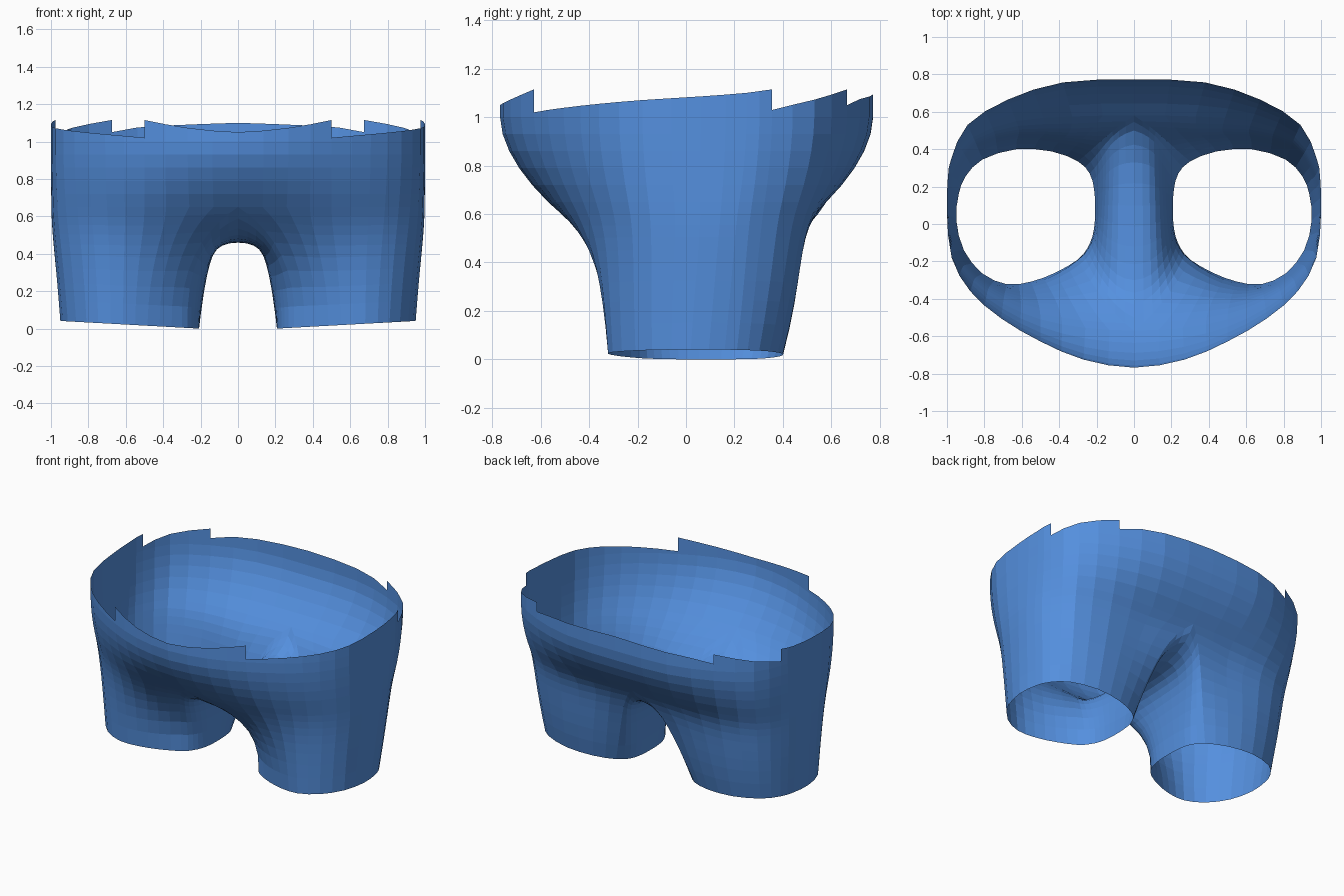
import bpy
import bmesh
from mathutils import Vector

default_cube = bpy.data.objects.get("Cube")
if default_cube:
    bpy.data.objects.remove(default_cube, do_unlink=True)

CROTCH_Z, HIP_Z, WAIST_Z = 0.46, 0.65, 1.0
LEG_ROWS, BODY_ROWS = 9, 5

# Left half outlines, running front centre -> outer side -> back centre
waist_pts = [(0, -.768), (.27, -.725), (.5, -.628), (.71, -.505), (.875, -.36),
             (.975, -.18), (1, .06), (.995, .25), (.975, .355), (.89, .53),
             (.675, .665), (.38, .757), (0, .773)]
hip_pts = [(0, -.57), (.26, -.555), (.5, -.51), (.7, -.425), (.86, -.31),
           (.965, -.155), (.997, .06), (.99, .22), (.955, .325), (.86, .465),
           (.63, .55), (.33, .575), (0, .58)]
# Crotch seam on the centre plane (y, z), back to front
seam_pts = [(.5, .555), (.33, .485), (.1, .462), (-.12, .462), (-.3, .48), (-.43, .535)]
# Leg opening, starting below the front centre of the hips
leg_pts = [(.3, -.19), (.42, -.26), (.55, -.308), (.68, -.322), (.81, -.265),
           (.91, -.14), (.95, .02), (.937, .16), (.9, .255), (.81, .345),
           (.63, .4), (.44, .388), (.3, .335), (.237, .27), (.214, .19),
           (.208, .1), (.21, .01), (.222, -.065), (.25, -.13)]
# Stepped top edge: first point, last point, start height, end height, easing
top_steps = [(0, 2, 1.05, 1.115, 1.5), (2, 8, 1.02, 1.115, .9),
             (8, 10, 1.03, 1.115, 1), (10, 12, 1.05, 1.1, .5)]


def refine(points, before, after):
    """Insert a smooth midpoint in every interval of an open curve."""
    padded = [before] + points + [after]
    result = []
    for a, b, c, d in zip(padded, padded[1:], padded[2:], padded[3:]):
        result += [b, (9 * (b + c) - a - d) / 16]
    return result + [points[-1]]


def half_ring(outline, z):
    """Half outline at one height, smooth across the centre plane."""
    pts = [Vector((x, y, z)) for x, y in outline]
    mirror = Vector((-1, 1, 1))
    return refine(pts, pts[1] * mirror, pts[-2] * mirror)


def bezier(a, b, c, d, t):
    s = 1 - t
    return a * s**3 + b * (3 * s * s * t) + c * (3 * s * t * t) + d * t**3


def bridge(bm, lower, upper):
    for a, b, c, d in zip(lower, lower[1:], upper[1:], upper):
        bm.faces.new((a, b, c, d))


# Guide curves
waist = half_ring(waist_pts, WAIST_Z)
hip = half_ring(hip_pts, HIP_Z)
seam = [hip[-1]] + [Vector((0, y, z)) for y, z in seam_pts] + [hip[0]]
seam = refine(seam, 2 * seam[0] - seam[1], 2 * seam[-1] - seam[-2])
leg = [Vector((x, y, (x - .21) * .055)) for x, y in leg_pts]
leg = refine(leg + leg[:1], leg[-1], leg[1])[:-1]
boundary = hip + seam[1:-1]

# Columns sweep up from the leg opening to the hip line or the crotch seam
columns = []
for i, (foot, end) in enumerate(zip(leg, boundary)):
    flare = (end - foot) * (.15 + .4 * end.y + .4 * end.x)
    low = foot + Vector((flare.x, flare.y, .36))
    # Level across the crotch, turning to the belly and seat slope at the hips
    slope = Vector((0, end.y * 1.75, 0))
    if i < len(hip):
        slope = (waist[i] - hip[i]) * 1.8 / (WAIST_Z - HIP_Z)
    across = Vector((foot.x * .75, 0, 0))
    down = Vector((slope.x, slope.y, 1)) * -.15
    steep = max(0, (end.z - CROTCH_Z) / (HIP_Z - CROTCH_Z))
    central = max(0, 1 - end.x / .4)
    handle = across * central * (1 - .35 * steep) + down * steep * (1 - .35 * central)
    columns.append([bezier(foot, low, end + handle, end, r / LEG_ROWS)
                    for r in range(LEG_ROWS + 1)])

bm = bmesh.new()

# Leg and underside
rows = [[bm.verts.new(col[r]) for col in columns] for r in range(LEG_ROWS + 1)]
for lower, upper in zip(rows, rows[1:]):
    bridge(bm, lower + lower[:1], upper + upper[:1])

# Hips bulging out towards the waist
current = rows[-1][:len(hip)]
for r in range(1, BODY_ROWS + 1):
    t = r / BODY_ROWS
    swell = 1 - (1 - t)**1.8
    ring = []
    for h, w in zip(hip, waist):
        p = h.lerp(w, swell)
        p.z = HIP_Z + (WAIST_Z - HIP_Z) * t
        ring.append(bm.verts.new(p))
    bridge(bm, current, ring)
    current = ring

# Waist edge in separate stepped panels
for first, final, z_start, z_end, ease in top_steps:
    base = current[first * 2:final * 2 + 1]
    edge = []
    for k, v in enumerate(base):
        t = k / (len(base) - 1)
        p = v.co.copy()
        p.z = z_start + (z_end - z_start) * t**ease
        edge.append(bm.verts.new(p))
    bridge(bm, base, edge)

mesh = bpy.data.meshes.new("shorts")
bm.to_mesh(mesh)
bm.free()
shorts = bpy.data.objects.new("shorts", mesh)
bpy.context.collection.objects.link(shorts)

# Right half
mirror = shorts.modifiers.new("mirror", 'MIRROR')
mirror.use_axis[0] = True
mirror.merge_threshold = .001

# Blue cloth
cloth = bpy.data.materials.new("blue cloth")
cloth.use_nodes = True
blue = (.09, .28, .74, 1)
cloth.diffuse_color = blue
cloth.node_tree.nodes["Principled BSDF"].inputs["Base Color"].default_value = blue
mesh.materials.append(cloth)
